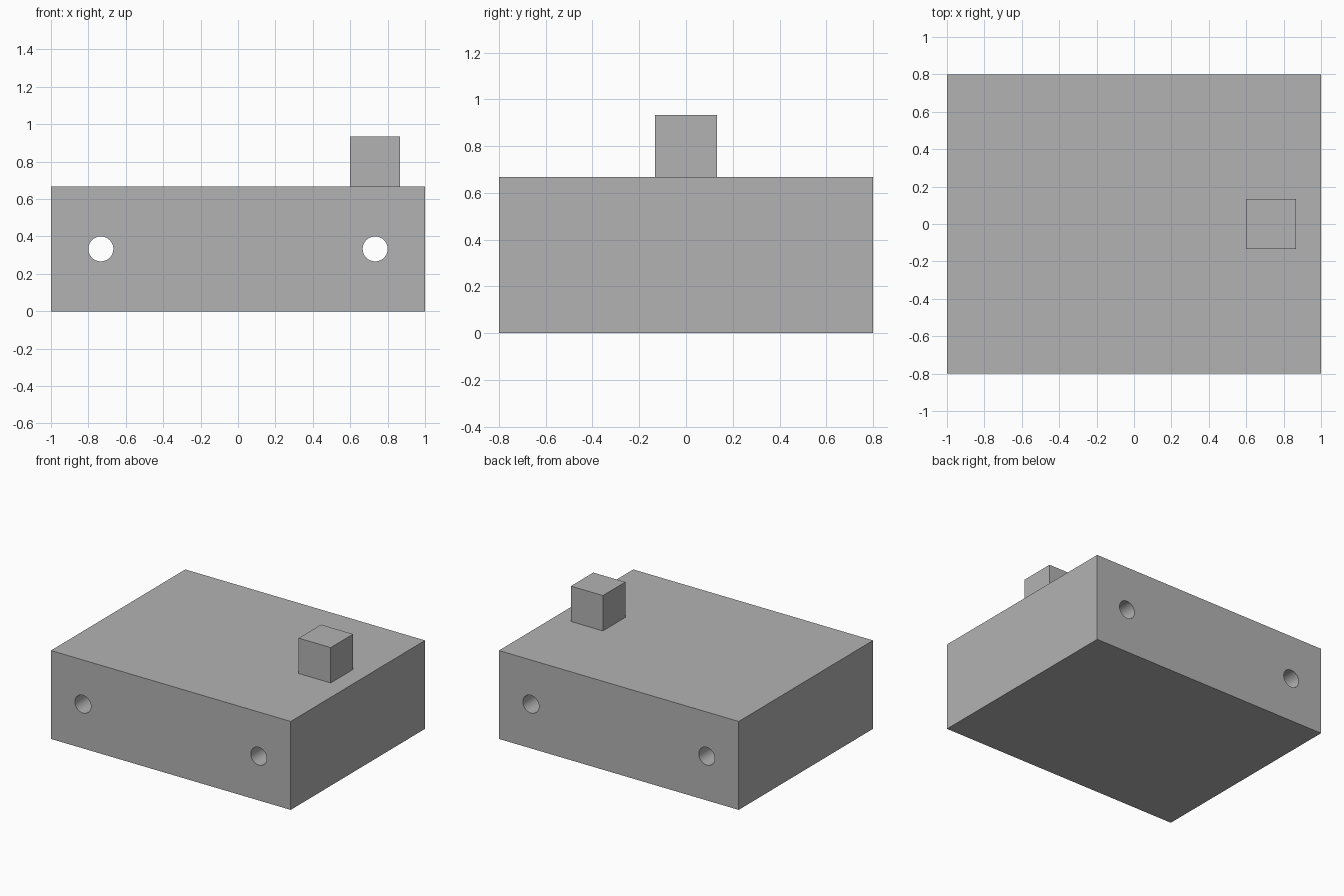
import bpy
import math

cube = bpy.data.objects.get("Cube")
if cube:
    bpy.data.objects.remove(cube, do_unlink=True)

UNIT = 1 / 15  # the longest side is 30 units

# Single plain grey
grey = bpy.data.materials.new("plain_grey")
grey.use_nodes = True
colour = (0.45, 0.45, 0.45, 1)
grey.diffuse_color = colour
grey.node_tree.nodes["Principled BSDF"].inputs["Base Color"].default_value = colour


def box(name, size, base):
    """Box of the given size, standing with its bottom centre on base."""
    x, y, z = base
    bpy.ops.mesh.primitive_cube_add(size=1, location=(x * UNIT, y * UNIT, (z + size[2] / 2) * UNIT))
    obj = bpy.context.object
    obj.name = name
    obj.scale = [s * UNIT for s in size]
    bpy.ops.object.transform_apply(location=False, rotation=False, scale=True)
    obj.data.materials.append(grey)
    return obj


# Main block
body = box("body_block", (30, 24, 10), (0, 0, 0))

# Two round holes bored from front to back
for side in (-1, 1):
    bpy.ops.mesh.primitive_cylinder_add(vertices=64, radius=UNIT, depth=26 * UNIT,
                                        location=(side * 11 * UNIT, 0, 5 * UNIT),
                                        rotation=(math.pi / 2, 0, 0))
    cutter = bpy.context.object
    cutter.name = "hole_cutter"
    cutter.hide_render = True
    cutter.data.materials.append(grey)
    bore = body.modifiers.new("bore", 'BOOLEAN')
    bore.operation = 'DIFFERENCE'
    bore.solver = 'EXACT'
    bore.object = cutter
    bpy.context.view_layer.objects.active = body
    bpy.ops.object.modifier_apply(modifier=bore.name)
    bpy.data.objects.remove(cutter, do_unlink=True)

# Smooth hole walls, sharp block edges
bpy.ops.object.select_all(action='DESELECT')
body.select_set(True)
bpy.context.view_layer.objects.active = body
bpy.ops.object.shade_smooth_by_angle(angle=math.radians(30))

# Small cube on top, near the left end
box("top_knob", (4, 4, 4), (11, 0, 10))
